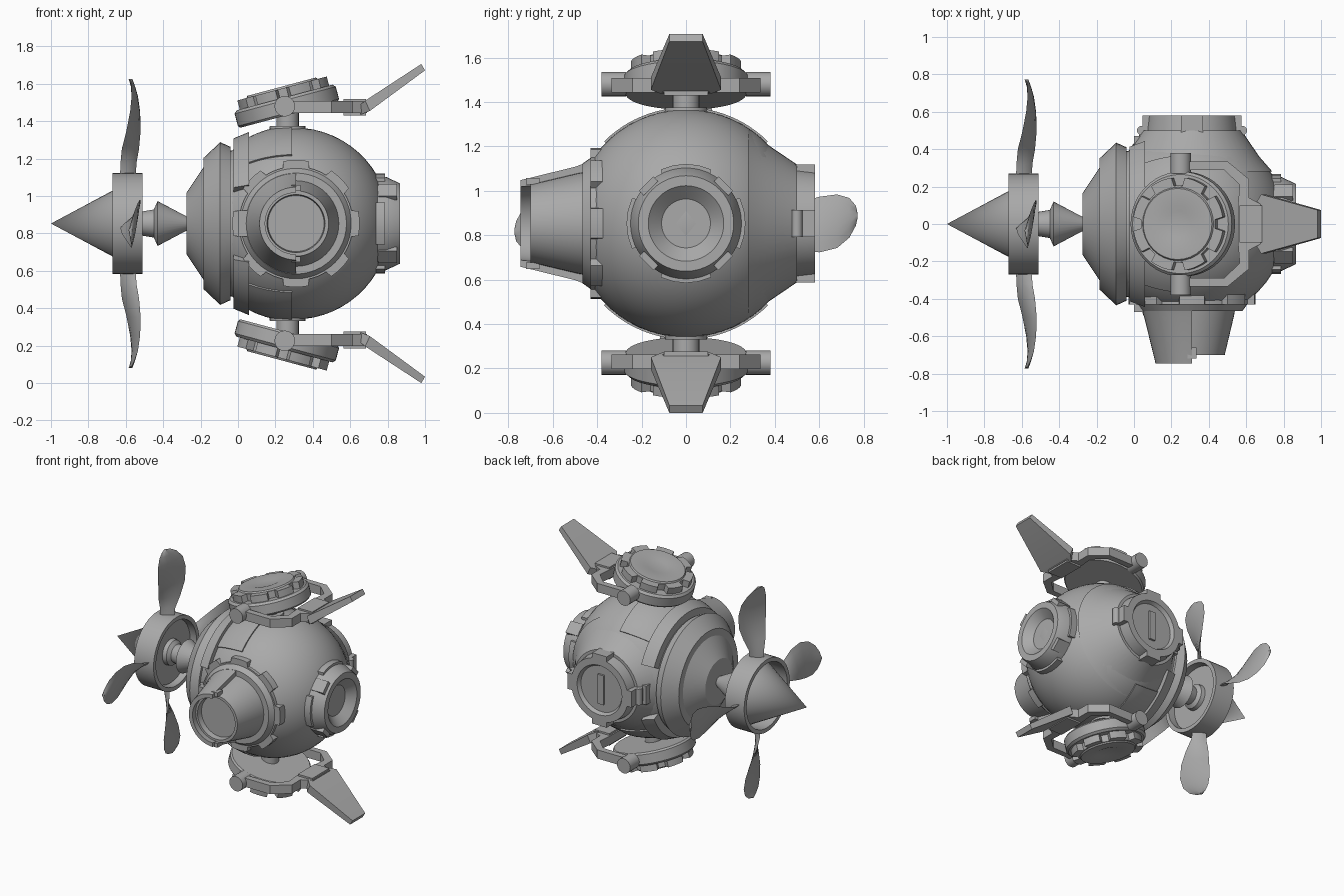
import bpy, bmesh, math
from mathutils import Matrix, Vector

if "Cube" in bpy.data.objects:
    bpy.data.objects.remove(bpy.data.objects["Cube"])

CX, CZ = 0.30, 0.853          # body centre
grey = bpy.data.materials.new("grey metal")
grey.diffuse_color = (0.4, 0.4, 0.4, 1)
grey.use_nodes = True
grey.node_tree.nodes["Principled BSDF"].inputs["Base Color"].default_value = grey.diffuse_color
R = math.radians


def finish(name, bm, mat=Matrix()):
    bmesh.ops.remove_doubles(bm, verts=bm.verts, dist=1e-5)
    bmesh.ops.recalc_face_normals(bm, faces=bm.faces)
    bm.transform(mat)
    me = bpy.data.meshes.new(name)
    bm.to_mesh(me)
    bm.free()
    me.materials.append(grey)
    ob = bpy.data.objects.new(name, me)
    bpy.context.collection.objects.link(ob)
    return ob


def lathe(name, profile, mat, segs=48, a0=0, a1=360):
    """Spin (height, radius) points about local z; a partial spin closes the profile and caps it."""
    bm = bmesh.new()
    full = a1 - a0 == 360
    rings = []
    for i in range(segs if full else segs + 1):
        a = R(a0 + (a1 - a0) * i / segs)
        rings.append([bm.verts.new((r * math.cos(a), r * math.sin(a), h)) for h, r in profile])
    n = len(profile)
    for i in range(segs):
        p, q = rings[i], rings[(i + 1) % len(rings)]
        for j in range(n - 1 if full else n):
            k = (j + 1) % n
            bm.faces.new((p[j], p[k], q[k], q[j]))
    if not full:
        bm.faces.new(rings[0])
        bm.faces.new(rings[-1])
    bmesh.ops.dissolve_degenerate(bm, dist=1e-5, edges=bm.edges)
    return finish(name, bm, mat)


def prism(name, outline, z0, z1, mat=Matrix()):
    bm = bmesh.new()
    f = bm.faces.new([bm.verts.new((x, y, z0)) for x, y in outline])
    ext = bmesh.ops.extrude_face_region(bm, geom=[f], use_keep_orig=True)
    vs = [v for v in ext["geom"] if isinstance(v, bmesh.types.BMVert)]
    bmesh.ops.translate(bm, verts=vs, vec=(0, 0, z1 - z0))
    return finish(name, bm, mat)


def gear(name, r_out, r_in, teeth, duty, z0, z1, mat, phase=0):
    pts, step = [], 360 / teeth
    for i in range(teeth):
        c = phase + i * step
        w = step * duty / 2
        for r, lo, hi in ((r_out, c - w, c + w), (r_in, c + w + 2, c + step - w - 2)):
            for k in range(5):
                a = R(lo + (hi - lo) * k / 4)
                pts.append((r * math.cos(a), r * math.sin(a)))
    return prism(name, pts, z0, z1, mat)


def box(name, size, loc, mat=Matrix()):
    x, y = size[0] / 2, size[1] / 2
    return prism(name, [(-x, -y), (x, -y), (x, y), (-x, y)], -size[2] / 2, size[2] / 2,
                 mat @ Matrix.Translation(loc))


def mirrored_below(obs):
    flip = Matrix.Translation((0, 0, 2 * CZ)) @ Matrix.Diagonal((1, 1, -1, 1))
    for ob in obs:
        me = ob.data.copy()
        me.transform(flip)
        me.flip_normals()
        bpy.context.collection.objects.link(bpy.data.objects.new("lower_" + ob.name, me))


centre = Matrix.Translation((CX, 0, CZ))
TO_RIGHT = Matrix.Translation((0, 0, CZ)) @ Matrix.Rotation(R(90), 4, 'Y')   # local z = world x
TO_FRONT = Matrix.Translation((0.31, 0, CZ)) @ Matrix.Rotation(R(90), 4, 'X')
TO_BACK = Matrix.Translation((0.31, 0, CZ)) @ Matrix.Rotation(R(-90), 4, 'X')

# round body
ball = [(-0.513 * math.cos(R(a)), 0.513 * math.sin(R(a))) for a in range(0, 181, 6)]
lathe("body", ball, centre)

# raised hull plates, with the collar behind them
plate = [(x, math.sqrt(0.522 ** 2 - (x - CX) ** 2)) for x in (0.06, 0.1, 0.15, 0.2, 0.25, 0.29)]
plate += [(0.29, 0.48), (0.06, 0.42)]
upper = [lathe("hull_plate", plate, TO_RIGHT, 24, 135, 225),
         lathe("collar", [(-0.025, 0.36), (-0.025, 0.455), (0.06, 0.49), (0.06, 0.40)],
               TO_RIGHT, 32, 115, 245)]
for s in (-1, 1):
    box("side_latch", (0.06, 0.06, 0.14), (0.03, s * 0.44, CZ))

# stepped rear disc
lathe("rear_disc", [(-0.275, 0), (-0.275, 0.165), (-0.185, 0.30), (-0.185, 0.35), (-0.095, 0.435),
                    (-0.04, 0.41), (-0.04, 0.39), (0.06, 0.40), (0.06, 0)], TO_RIGHT)

# propeller shaft, hub and nose cone
lathe("propeller_shaft", [(-0.60, 0), (-0.60, 0.10), (-0.53, 0.09), (-0.51, 0.065), (-0.45, 0.075),
                          (-0.43, 0.12), (-0.26, 0.03), (-0.26, 0)], TO_RIGHT, 32)
lathe("nose_cone", [(-1, 0), (-0.56, 0.235), (-0.56, 0)], TO_RIGHT, 32)
lathe("hub_ring", [(-0.67, 0.24), (-0.67, 0.27), (-0.51, 0.27), (-0.51, 0.24), (-0.67, 0.24)], TO_RIGHT)

# four twisted blades: radius, half chord, twist, x, sideways offset
sections = [(0.25, 0.048, 62, -0.588, 0), (0.32, 0.052, 55, -0.586, -0.005), (0.40, 0.078, 36, -0.575, -0.01),
            (0.50, 0.11, 20, -0.558, -0.012), (0.60, 0.128, 12, -0.55, -0.005), (0.68, 0.122, 8, -0.552, 0.01),
            (0.735, 0.09, 5, -0.562, 0.025), (0.765, 0.045, 3, -0.572, 0.035), (0.772, 0.012, 0, -0.575, 0.035)]
for b in range(4):
    bm = bmesh.new()
    rows = []
    for r, w, tw, x, off in sections:
        row = []
        for side in (1, -1):                      # two skins make a lens-shaped section
            for k in range(6):
                u = side * (-1 + 2 * k / 6)
                t = side * 0.010 * (1 - u * u)
                c, s = math.cos(R(tw)), math.sin(R(tw))
                row.append(bm.verts.new((x - u * w * s + t * c, r, off + u * w * c + t * s)))
        rows.append(row)
    for p, q in zip(rows, rows[1:]):
        for k in range(12):
            bm.faces.new((p[k], p[(k + 1) % 12], q[(k + 1) % 12], q[k]))
    bm.faces.new(rows[0])
    bm.faces.new(rows[-1])
    finish("propeller_blade", bm, Matrix.Translation((0, 0, CZ)) @ Matrix.Rotation(R(90 * b), 4, 'X'))

# front lamp: toothed collar, barrel, half shroud and lens
gear("lamp_collar", 0.34, 0.305, 8, 0.5, 0.30, 0.43, TO_FRONT)
lathe("lamp_collar_lip", [(0.40, 0), (0.43, 0.295), (0.465, 0.27), (0.465, 0)], TO_FRONT)
lathe("lamp_barrel", [(0.40, 0.24), (0.49, 0.225), (0.70, 0.175), (0.70, 0.155), (0.66, 0.15), (0.66, 0)],
      TO_FRONT)
lathe("lamp_shroud", [(0.42, 0.285), (0.50, 0.255), (0.745, 0.195), (0.745, 0.165), (0.42, 0.20)],
      TO_FRONT, 24, 90, 270)
for s in (-1, 1):
    box("shroud_clip", (0.05, 0.03, 0.06), (0.0, s * 0.19, 0.69), TO_FRONT)

# right porthole
gear("porthole_base", 0.268, 0.245, 4, 0.55, 0.62, 0.785, TO_RIGHT)
lathe("porthole_rim", [(0.70, 0.25), (0.79, 0.25), (0.865, 0.215), (0.865, 0.17), (0.81, 0.11), (0.81, 0)],
      TO_RIGHT)
for i in range(4):
    box("porthole_lug", (0.03, 0.09, 0.10), (0.238, 0, 0.80),
        TO_RIGHT @ Matrix.Rotation(R(45 + 90 * i), 4, 'Z'))

# rear hatch with slot bar and lugs
lathe("hatch_base", [(0.28, 0.43), (0.36, 0.36), (0.50, 0.265), (0.50, 0)], TO_BACK)
lathe("hatch_rim", [(0.45, 0.25), (0.58, 0.235), (0.58, 0.185), (0.555, 0.17), (0.555, 0)], TO_BACK)
box("hatch_bar", (0.05, 0.22, 0.02), (0, 0, 0.56), TO_BACK)
for i in range(4):
    turn = TO_BACK @ Matrix.Rotation(R(90 * i), 4, 'Z')
    box("hatch_lug", (0.06, 0.12, 0.11), (0.235, 0, 0.525), turn)
for a in (0, 180):
    lathe("hatch_pin", [(-0.06, 0), (-0.06, 0.025), (0.06, 0.025), (0.06, 0)],
          TO_BACK @ Matrix.Rotation(R(a), 4, 'Z') @ Matrix.Translation((0.27, 0, 0.50))
          @ Matrix.Rotation(R(90), 4, 'X'), 12)

# tilted pod on a stem
upper.append(lathe("pod_stem", [(1.33, 0), (1.33, 0.1), (1.375, 0.095), (1.375, 0.06), (1.46, 0.06), (1.46, 0)],
                   Matrix.Translation((0.265, 0, 0)), 24))
POD = Matrix.Translation((0.273, 0, 1.435)) @ Matrix.Rotation(R(-15), 4, 'Y')
upper.append(lathe("pod_disc", [(0, 0), (0, 0.27), (0.012, 0.28), (0.08, 0.28), (0.095, 0.265), (0.095, 0)], POD))
upper.append(gear("pod_cap", 0.25, 0.205, 8, 0.62, 0.09, 0.145, POD, 22.5))
upper.append(lathe("pod_dial", [(0.14, 0.2), (0.155, 0.19), (0.155, 0.10), (0.147, 0.07), (0.147, 0)], POD, 32))

# forked arm with pivot knobs
half = [(0.25, 0.335), (0.50, 0.335), (0.615, 0.24), (0.615, 0.14), (0.69, 0.10)]
inner = [(0.555, 0.09), (0.565, 0.21), (0.48, 0.29), (0.25, 0.29)]
outline = half + [(x, -y) for x, y in reversed(half)]
outline += [(x, -y) for x, y in reversed(inner)] + inner
upper.append(prism("arm", outline, 1.443, 1.508))
upper.append(box("arm_block", (0.12, 0.2, 0.09), (0.625, 0, 1.475)))
for s in (-1, 1):
    upper.append(lathe("arm_knob", [(0.27, 0), (0.27, 0.055), (0.38, 0.055), (0.38, 0)],
                       Matrix.Translation((0.25, 0, 1.48)) @ Matrix.Rotation(R(90 * s), 4, 'X'), 20))

# slanted tail fin
bm = bmesh.new()
ends = []
for xb, zb, xt, zt, w in ((0.655, 1.435, 0.65, 1.485, 0.11), (0.705, 1.455, 0.68, 1.51, 0.158),
                          (1.0, 1.672, 0.98, 1.706, 0.075)):
    ends.append([bm.verts.new(p) for p in ((xb, -w, zb), (xb, w, zb), (xt, w, zt), (xt, -w, zt))])
for p, q in zip(ends, ends[1:]):
    for k in range(4):
        bm.faces.new((p[k], p[(k + 1) % 4], q[(k + 1) % 4], q[k]))
bm.faces.new(ends[0])
bm.faces.new(ends[-1])
upper.append(finish("tail_fin", bm))

mirrored_below(upper)

# smooth round surfaces, keep hard edges
for ob in bpy.context.collection.objects:
    ob.select_set(True)
    bpy.context.view_layer.objects.active = ob
bpy.ops.object.shade_smooth_by_angle(angle=R(32))
